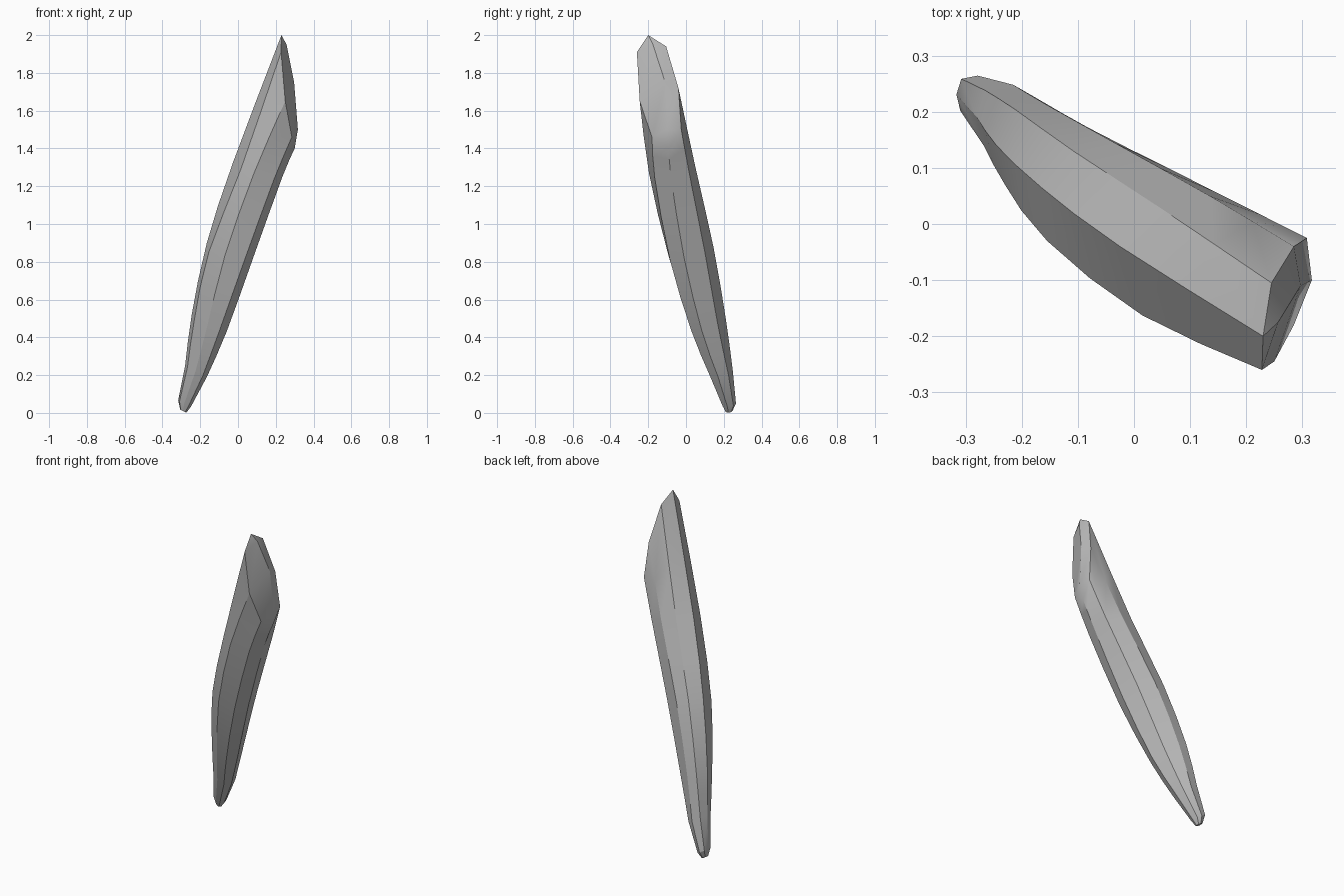
import bpy
import bmesh
import math
from mathutils import Vector

default = bpy.data.objects.get("Cube")
if default:
    bpy.data.objects.remove(default, do_unlink=True)

# Long edges of the shard, each from the slanted end down towards the tip
RAILS = {
    "crest":       [(.23, -.2, 2), (-.025, -.04, 1.33), (-.165, .065, .9), (-.245, .14, .52), (-.28, .19, .25)],
    "upper_back":  [(.245, -.105, 1.94), (.048, .028, 1.325), (-.108, .13, .9), (-.213, .205, .52), (-.265, .238, .25)],
    "back":        [(.285, -.04, 1.72), (.135, .05, 1.3), (-.035, .145, .88), (-.155, .212, .49), (-.215, .248, .22)],
    "lower_back":  [(.308, -.025, 1.5), (.225, .017, 1.27), (.06, .1, .85), (-.075, .168, .47), (-.175, .225, .2)],
    "keel":        [(.3, -.09, 1.4), (.235, -.08, 1.25), (.08, -.01, .82), (-.06, .085, .43), (-.165, .17, .19)],
    "lower_front": [(.285, -.18, 1.46), (.192, -.165, 1.24), (.035, -.085, .81), (-.1, .03, .43), (-.185, .125, .2)],
    "front":       [(.25, -.245, 1.65), (.085, -.196, 1.27), (-.07, -.092, .83), (-.165, .03, .45), (-.225, .117, .22)],
    "upper_front": [(.228, -.26, 1.91), (.015, -.163, 1.29), (-.155, -.03, .85), (-.23, .07, .5), (-.268, .14, .24)],
}

# Ridge points that make the slanted end bulge slightly
RIDGE = {"high": (.257, -.175, 1.95), "middle": (.297, -.11, 1.75), "low": (.317, -.1, 1.5)}
RIDGE_FOR_RAIL = ["high", "high", "middle", "low", "low", "low", "middle", "high"]


def refine(points):
    """Insert one smoothly curved midpoint in every span of a rail."""
    p = [Vector(q) for q in points]
    p = [2 * p[0] - p[1]] + p + [2 * p[-1] - p[-2]]
    result = []
    for a, b, c, d in zip(p, p[1:], p[2:], p[3:]):
        result += [b, (9 * (b + c) - a - d) / 16]
    return result + [p[-2]]


def shrunk(ring, centre, scale):
    """Copy a ring around a new centre at a smaller size."""
    middle = sum(ring, Vector()) / len(ring)
    return [Vector(centre) + (v - middle) * scale for v in ring]


def build_shard():
    # Rings across the rails, then two small rings for the blunt tip
    rings = [list(r) for r in zip(*[refine(r) for r in RAILS.values()])]
    last = rings[-1]
    rings.append(shrunk(last, (-.283, .226, .05), .58))
    rings.append(shrunk(last, (-.29, .227, .01), .28))

    bm = bmesh.new()
    loops = [[bm.verts.new(v) for v in ring] for ring in rings]
    count = len(RAILS)

    # Long sides
    for top, low in zip(loops, loops[1:]):
        for i in range(count):
            j = (i + 1) % count
            bm.faces.new((top[i], top[j], low[j], low[i]))

    # Slanted end, from the rim to the ridge
    ridge = {name: bm.verts.new(v) for name, v in RIDGE.items()}
    inner = [ridge[name] for name in RIDGE_FOR_RAIL]
    rim = loops[0]
    for i in range(count):
        j = (i + 1) % count
        bm.faces.new(dict.fromkeys((rim[i], rim[j], inner[j], inner[i])))

    # Tip
    bm.faces.new(loops[-1])
    bmesh.ops.recalc_face_normals(bm, faces=bm.faces)

    mesh = bpy.data.meshes.new("shard")
    bm.to_mesh(mesh)
    bm.free()
    obj = bpy.data.objects.new("shard", mesh)
    bpy.context.collection.objects.link(obj)
    return obj


def flat_material(name, colour):
    mat = bpy.data.materials.new(name)
    mat.use_nodes = True
    mat.diffuse_color = colour
    mat.node_tree.nodes["Principled BSDF"].inputs["Base Color"].default_value = colour
    return mat


shard = build_shard()
shard.data.materials.append(flat_material("light grey", (.5, .5, .5, 1)))

# Smooth shading with crisp long edges
bpy.ops.object.select_all(action="DESELECT")
shard.select_set(True)
bpy.context.view_layer.objects.active = shard
bpy.ops.object.shade_smooth_by_angle(angle=math.radians(30))
